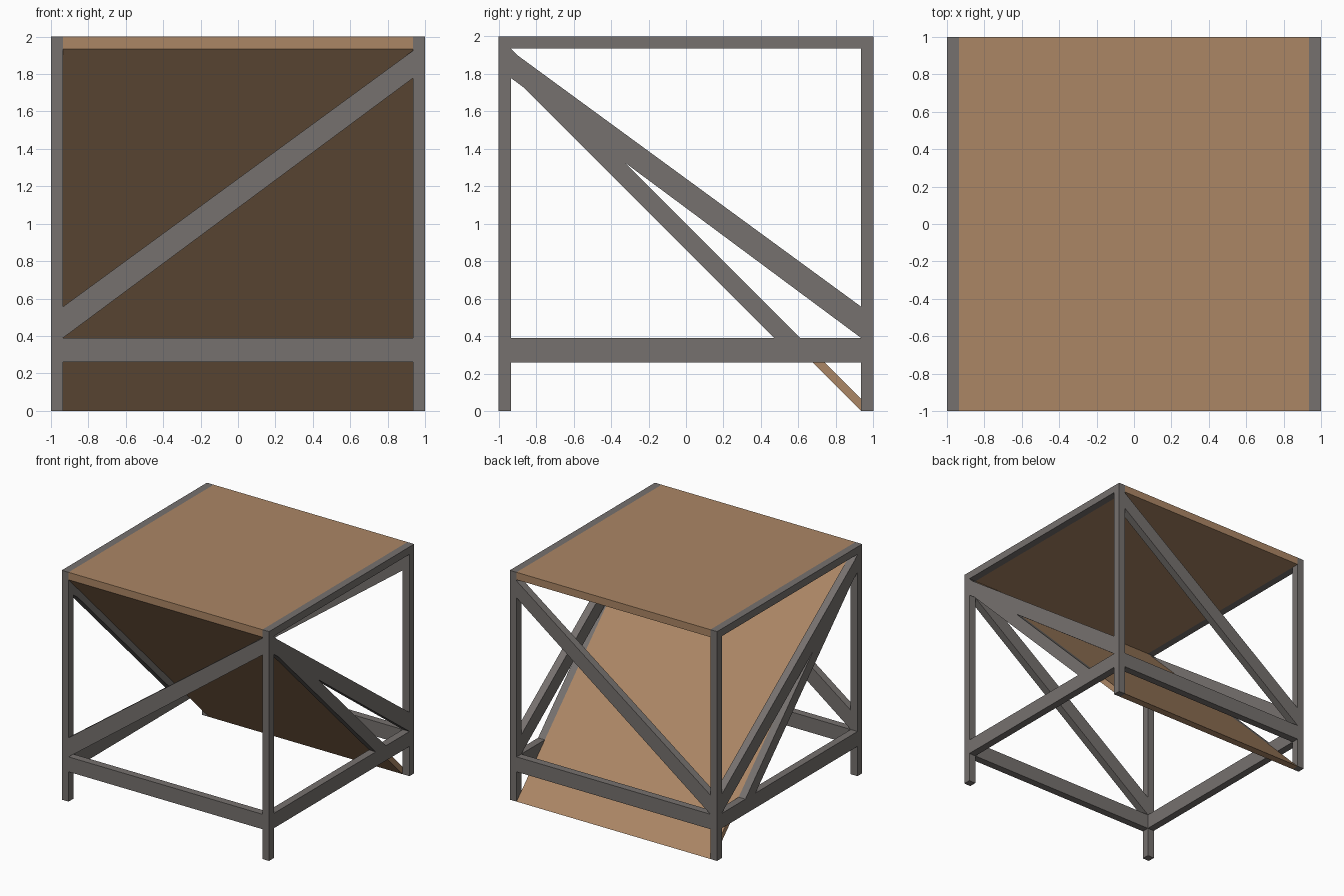
import bpy, bmesh

if "Cube" in bpy.data.objects:
    bpy.data.objects.remove(bpy.data.objects["Cube"])

T = 0.065          # bar thickness
I = 1 - T          # inner face of the legs
LOW, HIGH = 0.26, 0.39


def material(name, rgb):
    m = bpy.data.materials.new(name)
    m.diffuse_color = (*rgb, 1)
    m.use_nodes = True
    m.node_tree.nodes["Principled BSDF"].inputs["Base Color"].default_value = m.diffuse_color
    return m


steel = material("grey steel", (0.18, 0.165, 0.157))
wood = material("brown wood", (0.41, 0.24, 0.13))


def prism(name, profile, a, b, place, mat):
    """Extrude a 2D profile (u, z) from depth a to b; place maps (u, depth, z) to xyz."""
    bm = bmesh.new()
    face = bm.faces.new([bm.verts.new(place(u, a, z)) for u, z in profile])
    res = bmesh.ops.extrude_face_region(bm, geom=[face])
    for v in res["geom"]:
        if isinstance(v, bmesh.types.BMVert):
            i = min(range(len(profile)),
                    key=lambda k: (v.co - place_vec(place, profile[k], a)).length)
            v.co = place(profile[i][0], b, profile[i][1])
    bmesh.ops.recalc_face_normals(bm, faces=bm.faces)
    me = bpy.data.meshes.new(name)
    bm.to_mesh(me)
    bm.free()
    me.materials.append(mat)
    ob = bpy.data.objects.new(name, me)
    bpy.context.collection.objects.link(ob)
    return ob


def place_vec(place, p, d):
    from mathutils import Vector
    return Vector(place(p[0], d, p[1]))


def along_x(u, d, z):
    return (u, d, z)


def along_y(u, d, z):
    return (d, u, z)


def rect(u0, u1, z0, z1):
    return [(u0, z0), (u1, z0), (u1, z1), (u0, z1)]


# corner legs
for sx in (-1, 1):
    for sy in (-1, 1):
        prism("leg", rect(*sorted((sx, sx * I)), 0, 2), sy, sy * I, along_x, steel)

# diagonal brace outline, low at u = -I and high at u = +I
brace = [(-I, HIGH), (I, 1.778), (I, 1.925), (-I, 0.557)]
brace_back = [(-u, z) for u, z in brace]

# bar under the sloped board, ending on the lower rail
slope_bar = [(-I, 1 + I), (-I, 0.86 + I), (0.86 - HIGH, HIGH), (1 - HIGH, HIGH)]

for s in (-1, 1):
    # front and back faces
    prism("lower_cross_rail", rect(-I, I, LOW, HIGH), s, s * I, along_x, steel)
    prism("cross_brace", brace, s, s * I, along_x, steel)
    # left and right faces
    prism("lower_side_rail", rect(-I, I, LOW, HIGH), s, s * I, along_y, steel)
    prism("top_side_rail", rect(-I, I, 2 - T, 2), s, s * I, along_y, steel)
    prism("side_brace", brace_back, s, s * I, along_y, steel)
    prism("slope_bar", slope_bar, s, s * I, along_y, steel)

# wooden top and sloped board
prism("top_board", rect(-1, 1, 2 - T, 2), -I, I, along_y, wood)
prism("sloped_board", [(-1, 2 - T), (I, 0), (1, 0), (-I, 2 - T)], -I, I, along_y, wood)
